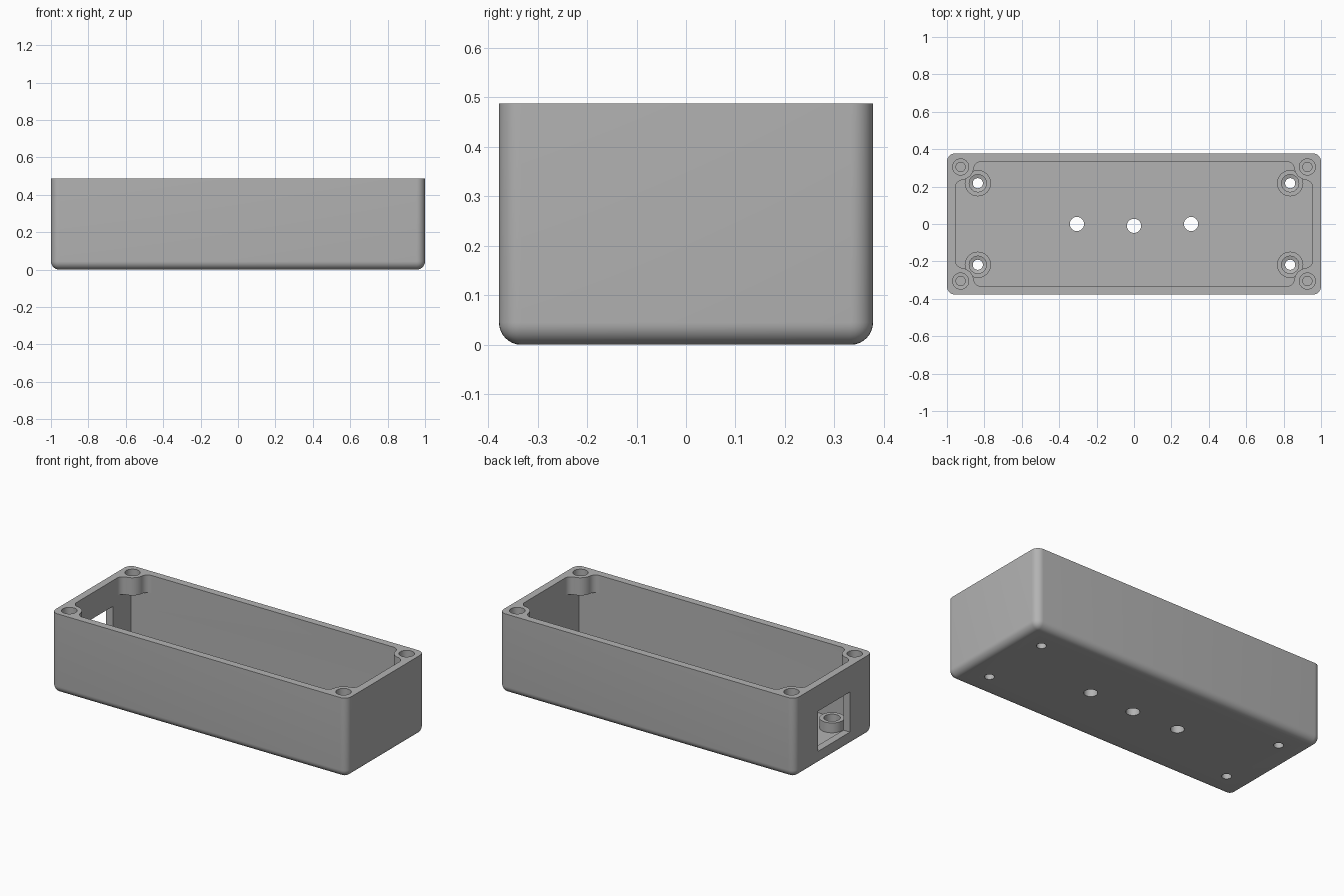
import bpy
import bmesh
from math import cos, sin, pi

if "Cube" in bpy.data.objects:
    bpy.data.objects.remove(bpy.data.objects["Cube"], do_unlink=True)

HX, HY, H = 1.0, 0.378, 0.488      # outer half sizes and height
WALL = 0.045
IX, IY = HX - WALL, HY - WALL      # inner half sizes
PX, PY, PR = 0.927, 0.305, 0.07    # corner post centre and radius
POST_Z = 0.38                      # underside of the corner posts
FIL = 0.04                         # fillet between post and wall

grey = bpy.data.materials.new("grey_plastic")
grey.use_nodes = True
COLOR = (0.45, 0.45, 0.45, 1)
grey.diffuse_color = COLOR
grey.node_tree.nodes["Principled BSDF"].inputs["Base Color"].default_value = COLOR


def to_object(name, bm):
    bmesh.ops.recalc_face_normals(bm, faces=bm.faces)
    mesh = bpy.data.meshes.new(name)
    bm.to_mesh(mesh)
    bm.free()
    mesh.materials.append(grey)
    ob = bpy.data.objects.new(name, mesh)
    bpy.context.collection.objects.link(ob)
    return ob


def prism(name, points, z0, z1):
    bm = bmesh.new()
    face = bm.faces.new([bm.verts.new((x, y, z0)) for x, y in points])
    up = bmesh.ops.extrude_face_region(bm, geom=[face])["geom"]
    for v in up:
        if isinstance(v, bmesh.types.BMVert):
            v.co.z = z1
    return to_object(name, bm)


def box(name, x0, x1, y0, y1, z0, z1):
    return prism(name, [(x0, y0), (x1, y0), (x1, y1), (x0, y1)], z0, z1)


def lathe(name, x, y, profile, n=40):
    """Solid of stacked rings given as (radius, z) pairs."""
    bm = bmesh.new()
    rings = [[bm.verts.new((x + r * cos(2 * pi * i / n), y + r * sin(2 * pi * i / n), z))
              for i in range(n)] for r, z in profile]
    for a, b in zip(rings, rings[1:]):
        for i in range(n):
            j = (i + 1) % n
            bm.faces.new((a[i], a[j], b[j], b[i]))
    bm.faces.new(rings[0])
    bm.faces.new(rings[-1])
    return to_object(name, bm)


def combine(target, tool, operation):
    mod = target.modifiers.new("bool", "BOOLEAN")
    mod.operation = operation
    mod.solver = "EXACT"
    mod.object = tool
    with bpy.context.temp_override(object=target, active_object=target):
        bpy.ops.object.modifier_apply(modifier=mod.name)
    bpy.data.objects.remove(tool, do_unlink=True)


def arc(cx, cy, r, start, end, n=8):
    return [(cx + r * cos(start + (end - start) * i / n),
             cy + r * sin(start + (end - start) * i / n)) for i in range(n + 1)]


# Outer shell: block with rounded upright and bottom edges
bm = bmesh.new()
bmesh.ops.create_cube(bm, size=1)
for v in bm.verts:
    v.co = (v.co.x * 2 * HX, v.co.y * 2 * HY, (v.co.z + 0.5) * H)
rounded = [e for e in bm.edges if min(v.co.z for v in e.verts) < 0.01]
bmesh.ops.bevel(bm, geom=rounded, offset=WALL, segments=8, profile=0.5, affect="EDGES")
case = to_object("enclosure_base", bm)

# Main cavity below the corner posts
combine(case, box("cavity", -IX, IX, -IY, IY, WALL, POST_Z), "DIFFERENCE")

# Upper opening, whose outline wraps round the four corner posts
corner = (arc(IX - FIL, PY - PR - FIL, FIL, 0, pi / 2)
          + arc(PX, PY, PR, -pi / 2, -pi, 12)
          + arc(PX - PR - FIL, IY - FIL, FIL, 0, pi / 2)[1:])
outline = []
for sx, sy in ((1, 1), (-1, 1), (-1, -1), (1, -1)):
    part = [(sx * x, sy * y) for x, y in corner]
    outline += part if sx * sy > 0 else part[::-1]
combine(case, prism("opening", outline, POST_Z - 0.1, H + 0.1), "DIFFERENCE")

# Rectangular socket window in one end wall
combine(case, box("window", -HX - 0.1, -IX + 0.05, -0.155, 0.155, 0.085, 0.33), "DIFFERENCE")

# Standoffs and stepped screw bores in each corner
for sx in (-1, 1):
    for sy in (-1, 1):
        x, y = sx * 0.835, sy * 0.218
        combine(case, lathe("standoff", x, y, [(0.07, 0.02), (0.07, 0.105)]), "UNION")
        combine(case, lathe("standoff_bore", x, y, [
            (0.027, -0.1), (0.027, 0.05), (0.046, 0.056), (0.046, 0.2)]), "DIFFERENCE")
        combine(case, lathe("post_bore", sx * PX, sy * PY, [
            (0.025, POST_Z - 0.05), (0.025, 0.42), (0.043, 0.421), (0.043, H + 0.1)]), "DIFFERENCE")

# Three round holes through the floor
for x, y in ((-0.305, 0), (0, -0.01), (0.305, 0)):
    combine(case, lathe("floor_hole", x, y, [(0.038, -0.1), (0.038, 0.2)]), "DIFFERENCE")

# Smooth the rounded surfaces, keep the edges crisp
bpy.ops.object.select_all(action="DESELECT")
case.select_set(True)
bpy.context.view_layer.objects.active = case
bpy.ops.object.shade_smooth_by_angle(angle=pi / 6)
